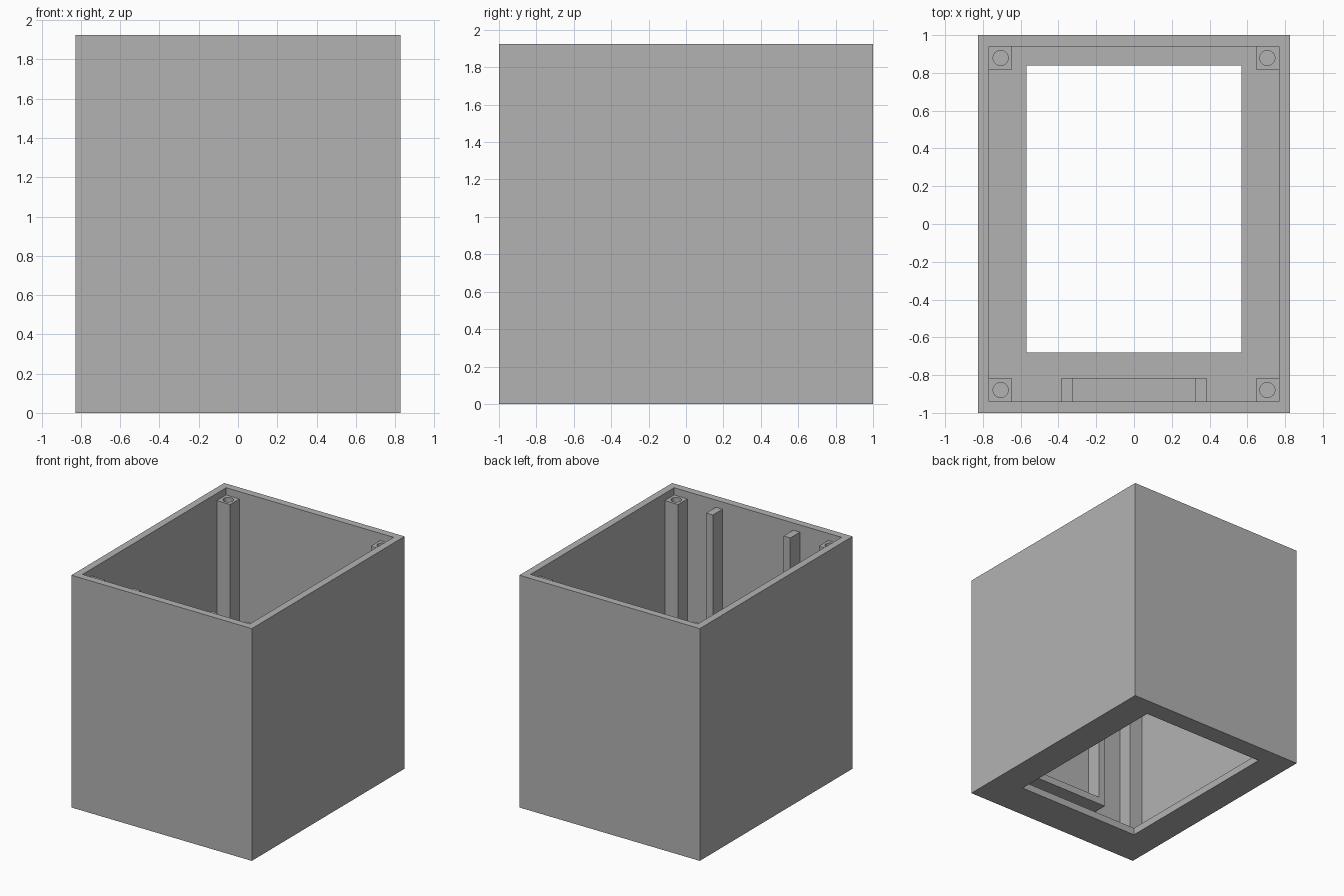
import bpy, bmesh, math

if "Cube" in bpy.data.objects:
    bpy.data.objects.remove(bpy.data.objects["Cube"])

grey = bpy.data.materials.new("plain grey")
grey.diffuse_color = (0.45, 0.45, 0.45, 1)
grey.use_nodes = True
grey.node_tree.nodes["Principled BSDF"].inputs["Base Color"].default_value = grey.diffuse_color

OX, OY, H = 0.827, 1.0, 1.925      # outer half sizes and height
T = 0.06                           # wall thickness
IX, IY = OX - T, OY - T            # inner half sizes
TOP = H - T                        # top of posts and rails
POST, HOLE_R, HOLE_DEPTH = 0.122, 0.04, 0.4


def finish(name, bm):
    bmesh.ops.recalc_face_normals(bm, faces=bm.faces)
    mesh = bpy.data.meshes.new(name)
    bm.to_mesh(mesh)
    bm.free()
    mesh.materials.append(grey)
    obj = bpy.data.objects.new(name, mesh)
    bpy.context.collection.objects.link(obj)
    return obj


def prism(name, points, direction):
    """Closed solid swept from a flat outline."""
    bm = bmesh.new()
    face = bm.faces.new([bm.verts.new(p) for p in points])
    res = bmesh.ops.extrude_face_region(bm, geom=[face], use_keep_orig=True)
    verts = [g for g in res["geom"] if isinstance(g, bmesh.types.BMVert)]
    bmesh.ops.translate(bm, verts=verts, vec=direction)
    return finish(name, bm)


# Case: walls and floor with a rectangular opening, as a closed chain of loops
outer = (-OX, OX, -OY, OY)
inner = (-IX, IX, -IY, IY)
opening = (-0.57, 0.57, -0.68, 0.84)
bm = bmesh.new()
loops = []
for (x0, x1, y0, y1), z in [(outer, 0), (outer, H), (inner, H),
                            (inner, T), (opening, T), (opening, 0)]:
    loops.append([bm.verts.new((x, y, z)) for x, y in
                  ((x0, y0), (x1, y0), (x1, y1), (x0, y1))])
for a, b in zip(loops, loops[1:] + loops[:1]):
    for i in range(4):
        j = (i + 1) % 4
        bm.faces.new((a[i], a[j], b[j], b[i]))
finish("case", bm)

# Corner screw posts with a round hole in the top
for sx, side in ((-1, "left"), (1, "right")):
    for sy, end in ((-1, "front"), (1, "back")):
        x0, x1 = sx * (IX - POST), sx * IX
        y0, y1 = sy * (IY - POST), sy * IY
        post = prism(f"{end}_{side}_post",
                     [(x0, y0, T), (x1, y0, T), (x1, y1, T), (x0, y1, T)],
                     (0, 0, TOP - T))
        cx, cy = (x0 + x1) / 2, (y0 + y1) / 2
        circle = [(cx + HOLE_R * math.cos(a), cy + HOLE_R * math.sin(a), TOP - HOLE_DEPTH)
                  for a in (math.tau * k / 32 for k in range(32))]
        cutter = prism(f"{end}_{side}_hole_cutter", circle, (0, 0, HOLE_DEPTH + 0.1))
        cutter.hide_render = True
        cutter.hide_set(True)
        mod = post.modifiers.new("screw hole", 'BOOLEAN')
        mod.operation = 'DIFFERENCE'
        mod.solver = 'EXACT'
        mod.object = cutter

# U-shaped board holder on the front wall: two rails joined by a ledge
RX, RZ = 0.385, 0.25
half = [(RX, RZ), (RX, TOP), (RX - T, TOP), (RX - T, RZ + T)]
outline = half + [(-x, z) for x, z in reversed(half)]
prism("board_holder", [(x, -IY, z) for x, z in outline], (0, 0.125, 0))
